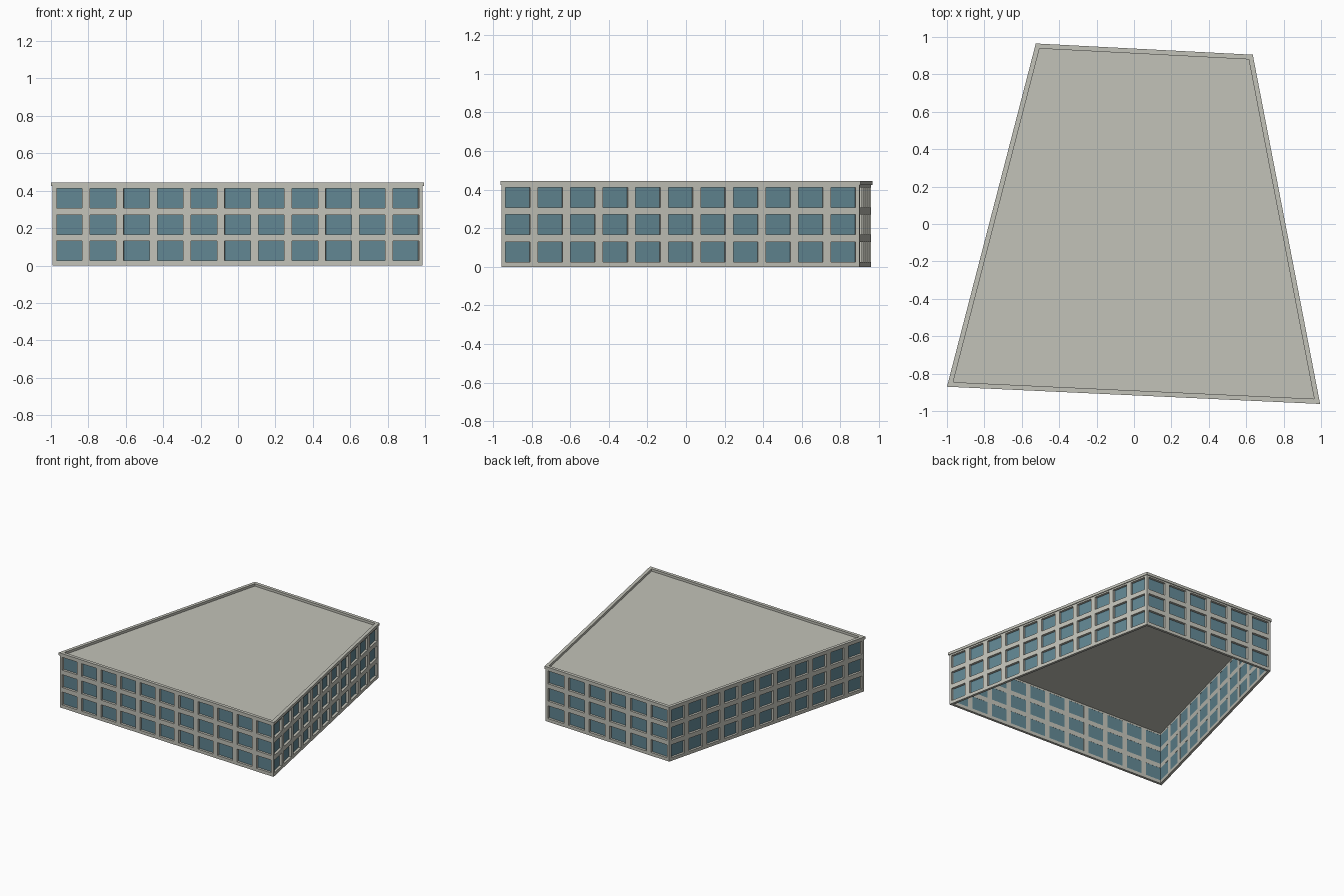
import bpy, bmesh
from mathutils import Vector

cube = bpy.data.objects.get("Cube")
if cube:
    bpy.data.objects.remove(cube)

# Main dimensions
CORNERS = [Vector(p) for p in ((-1, -0.87), (0.995, -0.962), (0.635, 0.905), (-0.525, 0.965))]
BAYS = (11, 11, 6, 11)
FLOORS, FLOOR_H, SILL, HEAD = 3, 0.141, 0.026, 0.13
WALL_TOP, TOP = 0.424, 0.445
GAP, THICK, LIP = 0.042, 0.02, 0.006


def material(name, rgb):
    m = bpy.data.materials.new(name)
    m.use_nodes = True
    m.diffuse_color = (*rgb, 1)
    bsdf = m.node_tree.nodes["Principled BSDF"]
    bsdf.inputs["Base Color"].default_value = (*rgb, 1)
    bsdf.inputs["Roughness"].default_value = 0.8
    return m


concrete = material("warm grey concrete", (0.54, 0.54, 0.48))
glass = material("blue grey glass", (0.12, 0.24, 0.29))


def add_object(name, bm, mat, thickness=0):
    bmesh.ops.remove_doubles(bm, verts=bm.verts, dist=0.0001)
    mesh = bpy.data.meshes.new(name)
    bm.to_mesh(mesh)
    bm.free()
    mesh.materials.append(mat)
    ob = bpy.data.objects.new(name, mesh)
    bpy.context.collection.objects.link(ob)
    if thickness:
        mod = ob.modifiers.new("thickness", "SOLIDIFY")
        mod.thickness = thickness
        mod.offset = -1
        mod.use_even_offset = True
    return ob


def inward(i):
    d = (CORNERS[(i + 1) % 4] - CORNERS[i]).normalized()
    return Vector((-d.y, d.x))


def outline(dist):
    """Plan corners moved inward by an equal distance from each side."""
    pts = []
    for i, c in enumerate(CORNERS):
        a, b = inward(i - 1), inward(i)
        pts.append(c + (a + b) * dist / (1 + a.dot(b)))
    return pts


def quad(bm, a, b, z0, z1):
    bm.faces.new([bm.verts.new((p.x, p.y, z)) for p, z in ((a, z0), (b, z0), (b, z1), (a, z1))])


# Facade shell with window openings, and recessed panes
shell, panes = bmesh.new(), bmesh.new()
face = outline(LIP)
levels = [0]
for f in range(FLOORS):
    levels += [f * FLOOR_H + SILL, f * FLOOR_H + HEAD]
levels.append(WALL_TOP)

for i, bays in enumerate(BAYS):
    a, b = face[i], face[(i + 1) % 4]
    length = (b - a).length
    along = (b - a) / length
    pitch = length / bays
    stops = [0]
    for n in range(bays):
        stops += [n * pitch + GAP / 2, (n + 1) * pitch - GAP / 2]
    stops.append(length)
    recess = inward(i) * (THICK - 0.001)
    for c in range(len(stops) - 1):
        p, q = a + along * stops[c], a + along * stops[c + 1]
        for r in range(len(levels) - 1):
            if c % 2 and r % 2:
                quad(panes, p + recess, q + recess, levels[r], levels[r + 1])
            else:
                quad(shell, p, q, levels[r], levels[r + 1])
add_object("facade_walls", shell, concrete, THICK)
add_object("window_panes", panes, glass)

# Projecting parapet rim
rim = bmesh.new()
edge = outline(0)
for i in range(4):
    quad(rim, edge[i], edge[(i + 1) % 4], WALL_TOP, TOP)
add_object("parapet_rim", rim, concrete, THICK + LIP)

# Flat roof set below the rim
roof = bmesh.new()
roof.faces.new([roof.verts.new((p.x, p.y, WALL_TOP + 0.002)) for p in outline(THICK)])
add_object("flat_roof", roof, concrete)
